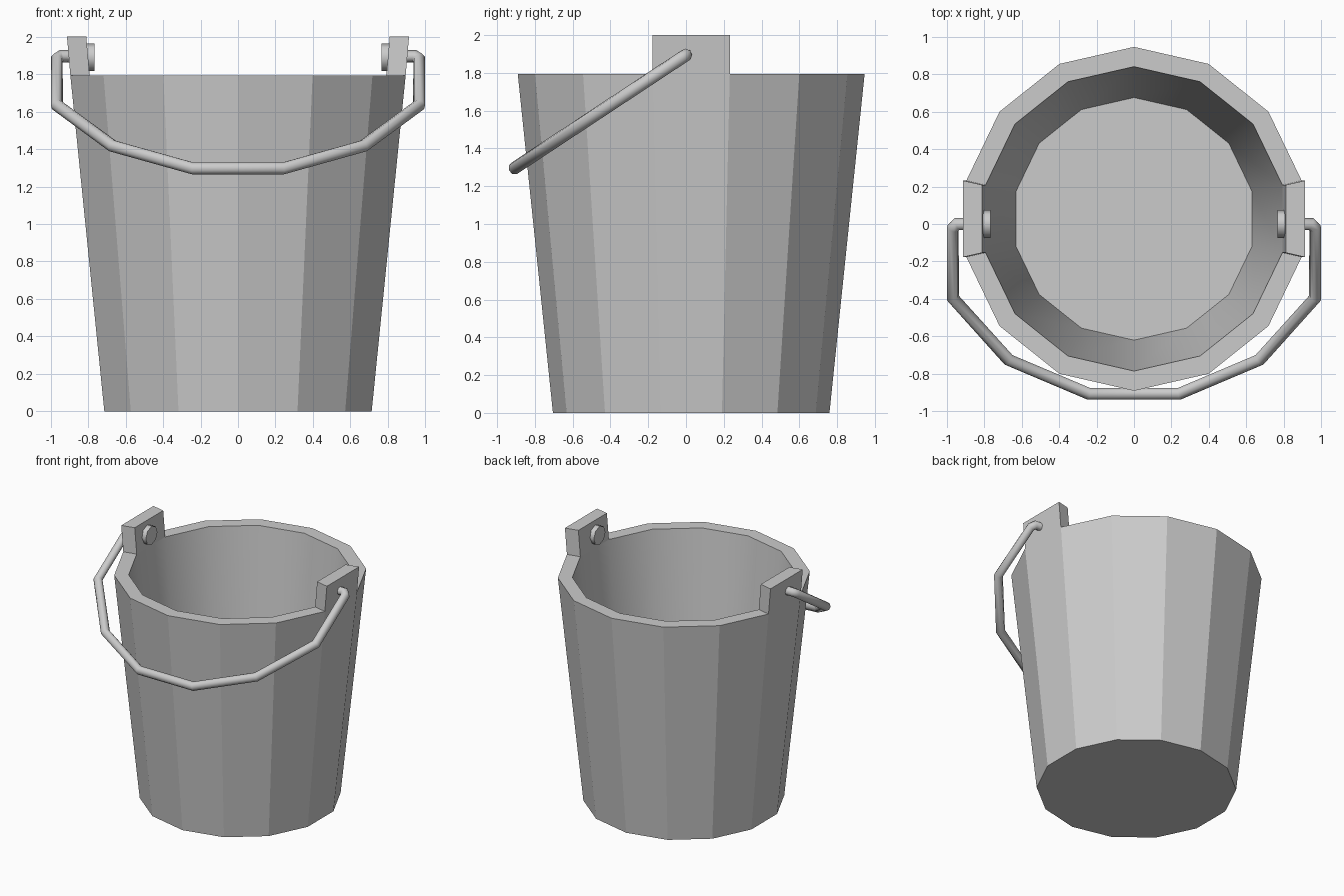
import bpy, bmesh, math

if "Cube" in bpy.data.objects:
    bpy.data.objects.remove(bpy.data.objects["Cube"])

N = 14          # sides of the pail
CY = 0.0275     # pail centre in y


def make_object(name, bm):
    bmesh.ops.recalc_face_normals(bm, faces=bm.faces)
    mesh = bpy.data.meshes.new(name)
    bm.to_mesh(mesh)
    bm.free()
    obj = bpy.data.objects.new(name, mesh)
    bpy.context.collection.objects.link(obj)
    return obj


# Pail: tapered 14-sided shell, floor recessed inside
bm = bmesh.new()


def ring(radius, z):
    angles = [2 * math.pi * (k + 0.5) / N for k in range(N)]
    return [bm.verts.new((radius * math.cos(a), CY + radius * math.sin(a), z)) for a in angles]


rings = [ring(0.732, 0), ring(0.918, 1.793), ring(0.8125, 1.793), ring(0.6475, 0.2)]
bands = []
for lower, upper in zip(rings, rings[1:]):
    bands.append([bm.faces.new((lower[i], lower[(i + 1) % N], upper[(i + 1) % N], upper[i]))
                  for i in range(N)])
bm.faces.new(rings[0])
bm.faces.new(rings[3])
for f in bands[2]:
    f.smooth = True

# Ears: the two side rim faces pulled up along the taper
for i, side in ((N - 1, 1), (N // 2 - 1, -1)):
    out = bmesh.ops.extrude_face_region(bm, geom=[bands[1][i]])
    verts = [g for g in out["geom"] if isinstance(g, bmesh.types.BMVert)]
    bmesh.ops.translate(bm, verts=verts, vec=(0.018 * side, 0, 0.207))
    bmesh.ops.delete(bm, geom=[bands[1][i]], context='FACES_ONLY')
make_object("pail", bm)

# Rivet heads inside each ear
for side, label in ((1, "right"), (-1, "left")):
    bpy.ops.mesh.primitive_cylinder_add(vertices=8, radius=0.074, depth=0.06,
                                        location=(side * 0.797, 0, 1.89),
                                        rotation=(0, math.pi / 2, 0))
    rivet = bpy.context.object
    rivet.name = label + "_rivet"
    bpy.ops.object.shade_smooth_by_angle(angle=math.radians(50))

# Handle: bent rod hanging forward in one tilted plane (x, y along the right half)
half = [(0.79, 0), (0.945, 0), (0.967, -0.022), (0.967, -0.395), (0.67, -0.725), (0.24, -0.907)]
path = [(x, y, 1.895 + 0.66 * y) for x, y in half]
path += [(-x, y, z) for x, y, z in reversed(path)]
curve = bpy.data.curves.new("handle", 'CURVE')
curve.dimensions = '3D'
curve.bevel_depth = 0.034
curve.bevel_resolution = 2
curve.use_fill_caps = True
spline = curve.splines.new('POLY')
spline.points.add(len(path) - 1)
for p, co in zip(spline.points, path):
    p.co = (*co, 1)
spline.use_smooth = True
handle = bpy.data.objects.new("handle", curve)
bpy.context.collection.objects.link(handle)
